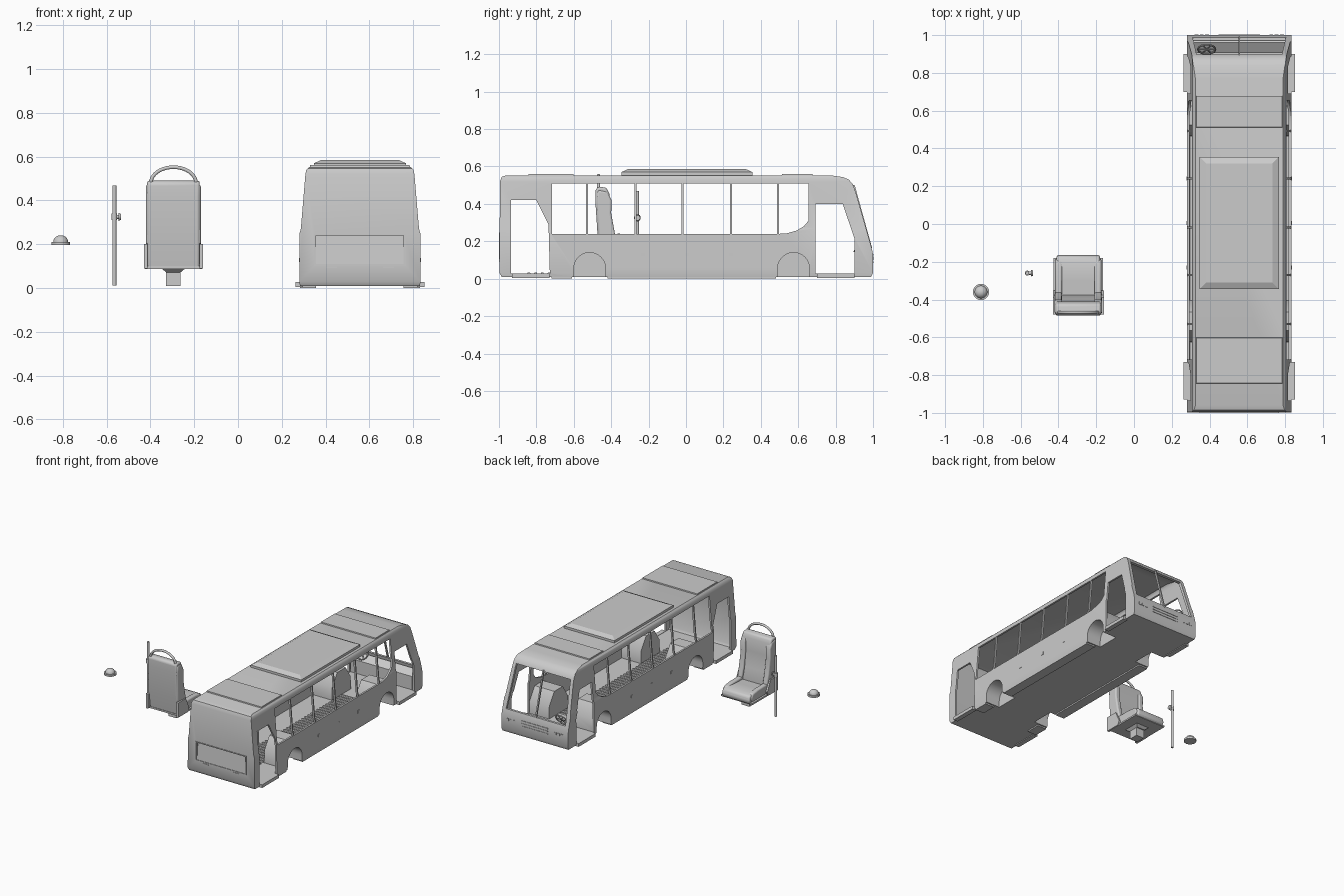
import bpy, bmesh, math

if "Cube" in bpy.data.objects:
    bpy.data.objects.remove(bpy.data.objects["Cube"])

C = 0.557          # centre line of the bus
S = -0.295         # centre line of the seat


def make(name, verts, faces):
    me = bpy.data.meshes.new(name)
    me.from_pydata(verts, [], faces)
    bm = bmesh.new()
    bm.from_mesh(me)
    bmesh.ops.recalc_face_normals(bm, faces=bm.faces)
    bm.to_mesh(me)
    bm.free()
    o = bpy.data.objects.new(name, me)
    bpy.context.collection.objects.link(o)
    return o


def prism(name, pts, axis, a, b):
    """Extrude a 2D profile along an axis from a to b."""
    put = {'x': lambda p, t: (t, p[0], p[1]),
           'y': lambda p, t: (p[0], t, p[1]),
           'z': lambda p, t: (p[0], p[1], t)}[axis]
    n = len(pts)
    verts = [put(p, t) for t in (a, b) for p in pts]
    faces = [list(range(n)), list(range(n, 2 * n))]
    faces += [(i, (i + 1) % n, n + (i + 1) % n, n + i) for i in range(n)]
    return make(name, verts, faces)


def box(name, x0, x1, y0, y1, z0, z1, inset=0.0):
    i = inset
    lo = [(x0, y0, z0), (x1, y0, z0), (x1, y1, z0), (x0, y1, z0)]
    hi = [(x0 + i, y0 + i, z1), (x1 - i, y0 + i, z1), (x1 - i, y1 - i, z1), (x0 + i, y1 - i, z1)]
    faces = [(0, 1, 2, 3), (4, 5, 6, 7)] + [(k, (k + 1) % 4, 4 + (k + 1) % 4, 4 + k) for k in range(4)]
    return make(name, lo + hi, faces)


def activate(o):
    bpy.ops.object.select_all(action='DESELECT')
    o.select_set(True)
    bpy.context.view_layer.objects.active = o


def boolean(o, other, op='DIFFERENCE'):
    m = o.modifiers.new('bool', 'BOOLEAN')
    m.object, m.operation, m.solver = other, op, 'EXACT'
    activate(o)
    bpy.ops.object.modifier_apply(modifier=m.name)
    bpy.data.objects.remove(other, do_unlink=True)


def smooth(o, bevel=0.0):
    if bevel:
        m = o.modifiers.new('bevel', 'BEVEL')
        m.width, m.segments, m.limit_method, m.angle_limit = bevel, 3, 'ANGLE', math.radians(40)
    activate(o)
    bpy.ops.object.shade_smooth_by_angle(angle=math.radians(40))
    return o


# Bus shell: side profile crossed with section, then hollowed
side = [(-.985, .01), (.99, .01), (1, .03), (1, .13), (.992, .168), (.908, .46), (.892, .505),
        (.87, .53), (.84, .543), (.77, .553), (-.96, .553), (-.985, .545), (-.995, .52), (-.997, .03)]
half = [(.274, .01), (.277, .03), (.276, .25), (.270, .27), (.249, .52), (.245, .54), (.232, .553)]


def shell(name, ky, kx, kz):
    fz = lambda z: .28 + (z - .28) * kz
    body = prism(name, [(y * ky, fz(z)) for y, z in side], 'x', C - .4, C + .4)
    sec = [(C + x * kx, fz(z)) for x, z in half] + [(C - x * kx, fz(z)) for x, z in reversed(half)]
    boolean(body, prism('section', sec, 'y', -1.2, 1.2), 'INTERSECT')
    return body


bus = shell('bus_body', 1, 1, 1)
boolean(bus, shell('inner', .98, .95, .94))

# Wheel housings inside the shell, then arches cut into them
for c in (-.515, .575):
    for s in (-1, 1):
        house = [(c - .113, .015), (c - .11, .12), (c - .05, .21), (c + .05, .21), (c + .11, .12), (c + .113, .015)]
        boolean(bus, prism('house', house, 'x', C + s * .10, C + s * .267), 'UNION')
        arch = [(c - .085, -.05)] + [(c - .085 * math.cos(t * math.pi / 12), .055 + .085 * math.sin(t * math.pi / 12))
                                     for t in range(13)] + [(c + .085, -.05)]
        boolean(bus, prism('arch', arch, 'x', C + s * .16, C + s * .32))

# Side openings: windows and doors pass through both walls
pillars = [-.722, -.53, -.27, -.018, .24, .492]
openings = [[(a + .005, .24), (b - .005, .24), (b - .005, .508), (a + .005, .508)]
            for a, b in zip(pillars, pillars[1:])]
openings.append([(.497, .24), (.54, .243), (.59, .257), (.63, .28), (.655, .31), (.655, .508), (.497, .508)])
openings.append([(-.935, .028), (-.728, .028), (-.735, .29), (-.80, .42), (-.935, .42)])
openings.append([(.692, .028), (.902, .028), (.902, .21), (.838, .40), (.692, .40)])
for p in openings:
    boolean(bus, prism('opening', p, 'x', C - .4, C + .4))

# Windscreen opening and shallow rear recess
boolean(bus, prism('screen', [(C - .247, .18), (C + .247, .18), (C + .226, .49), (C - .226, .49)], 'y', .74, 1.1))
boolean(bus, prism('recess', [(-1.1, .11), (-.996, .11), (-.985, .24), (-1.1, .24)], 'x', C - .20, C + .20))
smooth(bus)

# Windscreen divider
prism('screen_divider', [(.982, .165), (.995, .165), (.902, .50), (.888, .50)], 'x', C - .005, C + .005)

# Door steps at the sill
for s in (-1, 1):
    for y0, y1 in ((-.93, -.73), (.70, .90)):
        xs = sorted((C + s * .26, C + s * .295))
        box('door_step', *xs, y0, y1, .004, .028)
    # Lower skirt between the wheels
    for y0, y1 in ((-.42, .48), (-.72, -.61)):
        xs = sorted((C + s * .20, C + s * .274))
        box('skirt', *xs, y0, y1, .0, .02)
    # Side marker lamps
    for y in (-.23, .005, .24):
        xs = sorted((C + s * .27, C + s * .279))
        box('side_marker', *xs, y - .011, y + .011, .118, .138)
    # Rear lamps, front headlights
    box('rear_lamp', C + s * .13 - .025, C + s * .13 + .025, -1, -.99, .092, .098)
    for k in range(3):
        x = C + s * (.17 + .028 * k)
        box('headlight', x - .01, x + .01, .99, 1.003, .10, .118)

# Rear panel frame
for x0, x1, z0, z1 in ((-.21, .21, .24, .246), (-.21, .21, .104, .11), (-.21, -.204, .104, .246), (.204, .21, .104, .246)):
    box('rear_frame', C + x0, C + x1, -1, -.985, z0, z1)

# Front grille
for z in (.085, .105, .125):
    box('grille_bar', C - .11, C + .11, .99, 1.003, z, z + .007)

# Roof unit and low roof panels
box('roof_unit_base', C - .21, C + .21, -.345, .355, .545, .57)
box('roof_unit_top', C - .21, C + .21, -.345, .355, .57, .586, .035)
for y0, y1 in ((-.845, -.60), (.51, .68)):
    box('roof_panel', C - .23, C + .23, y0, y1, .545, .561, .003)

# Floor ribs along the aisle
ribs = box('floor_ribs', C - .095, C + .095, -.85, -.83, .02, .034, .004)
m = ribs.modifiers.new('repeat', 'ARRAY')
m.count, m.use_relative_offset, m.use_constant_offset = 40, False, True
m.constant_offset_displace = (0, .036, 0)

# Dashboard and steering wheel
prism('dashboard', [(.905, .03), (.98, .03), (.98, .15), (.96, .165), (.905, .13)], 'x', C - .255, C + .255)
wx, wy, wz = .385, .925, .185
tilt = math.radians(-58)
bpy.ops.mesh.primitive_torus_add(major_radius=.046, minor_radius=.005, major_segments=24, minor_segments=8,
                                 location=(wx, wy, wz), rotation=(-tilt, 0, 0))
bpy.context.object.name = 'steering_wheel'
smooth(bpy.context.object)
for a in (0, math.pi / 3, -math.pi / 3):
    bpy.ops.mesh.primitive_cube_add(size=1, location=(wx, wy, wz))
    spoke = bpy.context.object
    spoke.name, spoke.scale = 'steering_spoke', (.088, .007, .005)
    spoke.rotation_mode = 'ZYX'
    spoke.rotation_euler = (-tilt, 0, a)

# Passenger seat: back, bolsters, cushion, brackets
back = [(-.455, .09), (-.472, .22), (-.485, .42), (-.483, .48), (-.465, .492), (-.425, .486), (-.41, .455),
        (-.412, .36), (-.397, .24), (-.37, .13), (-.38, .09)]
cushion = [(-.44, .09), (-.175, .09), (-.162, .115), (-.172, .148), (-.21, .162), (-.30, .156), (-.40, .15)]
smooth(prism('seat_back', back, 'x', S - .12, S + .12), .012)
smooth(prism('seat_cushion', cushion, 'x', S - .115, S + .115), .012)
for s in (-1, 1):
    bolster = [(-.468, .20), (-.478, .42), (-.472, .475), (-.42, .465), (-.398, .42), (-.40, .35), (-.38, .24), (-.36, .16)]
    smooth(prism('back_bolster', bolster, 'x', *sorted((S + s * .085, S + s * .125))), .01)
    rail = [(-.42, .10), (-.19, .10), (-.18, .13), (-.20, .162), (-.26, .17), (-.40, .172)]
    smooth(prism('cushion_bolster', rail, 'x', *sorted((S + s * .085, S + s * .122))), .01)
    bracket = [(-.48, .09), (-.365, .09), (-.352, .12), (-.39, .20), (-.48, .20)]
    prism('seat_bracket', bracket, 'x', *sorted((S + s * .118, S + s * .135)))

# Seat pan and pedestal
box('seat_pan', S - .13, S + .13, -.46, -.18, .088, .10)
smooth(box('pedestal_neck', S - .033, S + .033, -.355, -.285, .01, .085))
flare = box('pedestal_flare', S - .055, S + .055, -.385, -.255, .09, .072, .022)

# Grab handle over the seat back
cu = bpy.data.curves.new('grab_handle', 'CURVE')
cu.dimensions, cu.bevel_depth, cu.bevel_resolution = '3D', .0085, 3
sp = cu.splines.new('POLY')
sp.points.add(20)
for k, p in enumerate(sp.points):
    t = math.pi * k / 20
    p.co = (S + .103 * math.cos(t), -.468, .48 + .072 * math.sin(t), 1)
bpy.context.collection.objects.link(bpy.data.objects.new('grab_handle', cu))


def cylinder(name, r, depth, loc, rot=(0, 0, 0), r2=None):
    bpy.ops.mesh.primitive_cone_add(vertices=24, radius1=r, radius2=r if r2 is None else r2, depth=depth,
                                    location=loc, rotation=rot)
    bpy.context.object.name = name
    return smooth(bpy.context.object)


# Hand pole with a stop button
cylinder('hand_pole', .009, .457, (-.565, -.26, .24))
q = (0, math.pi / 2, 0)
cylinder('pole_clamp', .013, .03, (-.565, -.26, .325))
cylinder('button_stem', .009, .02, (-.550, -.26, .325), q)
cylinder('pole_button', .018, .01, (-.540, -.26, .325), q, .014)

# Round bell: flange and dome
cylinder('bell_base', .043, .014, (-.81, -.36, .204))
dome = []
for k in range(9):
    t = math.pi / 2 * k / 8
    dome.append((.034 * math.cos(t), .21 + .031 * math.sin(t)))
verts = [(-.81 + r * math.cos(j * math.pi / 12), -.36 + r * math.sin(j * math.pi / 12), z)
         for r, z in dome[:-1] for j in range(24)] + [(-.81, -.36, dome[-1][1])]
faces = [(i * 24 + j, i * 24 + (j + 1) % 24, i * 24 + 24 + (j + 1) % 24, i * 24 + 24 + j) for i in range(7) for j in range(24)]
faces += [(168 + j, 168 + (j + 1) % 24, 192) for j in range(24)] + [tuple(range(24))]
smooth(make('bell_dome', verts, faces))
